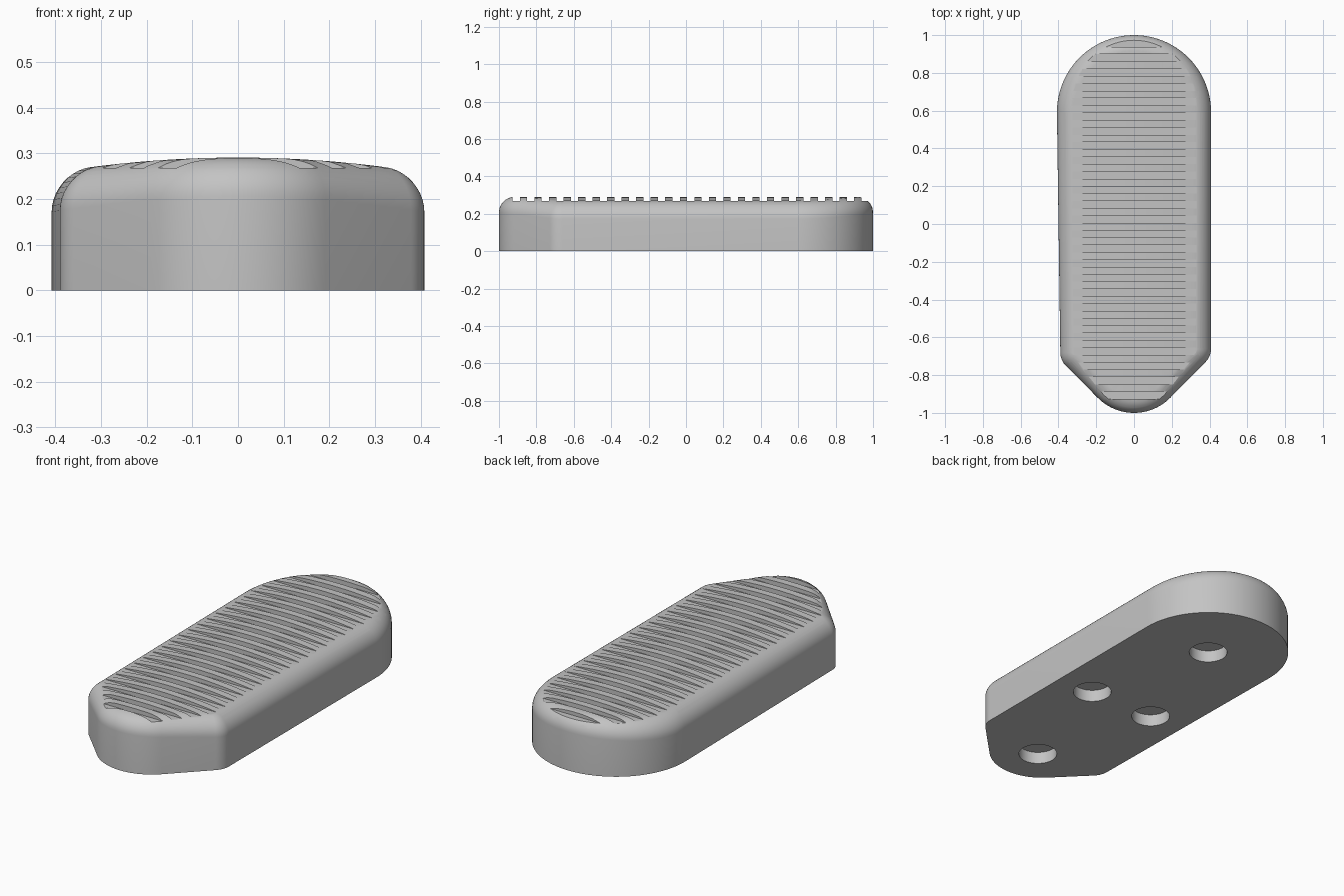
import bpy
import bmesh
from math import sin, cos, radians, pi

if "Cube" in bpy.data.objects:
    bpy.data.objects.remove(bpy.data.objects["Cube"])

TOP = 0.291        # crown height
FILLET = 0.085     # rounding of the upper rim
FLOOR = 0.268      # height of the groove floors
PITCH = 0.0777     # groove spacing
HOLE_R, HOLE_DEPTH = 0.097, 0.065

grey = bpy.data.materials.new("plain grey")
grey.use_nodes = True
colour = (0.55, 0.55, 0.55, 1)
grey.diffuse_color = colour
grey.node_tree.nodes["Principled BSDF"].inputs["Base Color"].default_value = colour

# Outline as tangent arcs: centre x, centre y, radius, start, end, segments
ARCS = [
    (0, 0.592, 0.408, 0, 180, 48),
    (-0.29, -0.68, 0.1, 180, 225, 8),
    (0, -0.73, 0.27, 225, 315, 24),
    (0.308, -0.66, 0.1, 315, 360, 8),
]
HOLES = [(0, 0.59), (0.195, -0.1), (-0.195, -0.1), (0, -0.765)]


def outline(inset):
    points = []
    for cx, cy, r, a0, a1, n in ARCS:
        for i in range(n + 1):
            a = radians(a0 + (a1 - a0) * i / n)
            points.append((cx + (r - inset) * cos(a), cy + (r - inset) * sin(a)))
    return points


def circle(bm, x, y, z, n=40):
    return [bm.verts.new((x + HOLE_R * cos(2 * pi * i / n),
                          y + HOLE_R * sin(2 * pi * i / n), z)) for i in range(n)]


def bridge(bm, low, high):
    for i in range(len(low)):
        j = (i + 1) % len(low)
        bm.faces.new((low[i], low[j], high[j], high[i]))


def cut(bm, min_z, point, normal):
    """Cut edges into all faces lying above min_z."""
    faces = [f for f in bm.faces if f.calc_center_median().z > min_z]
    edges = list({e for f in faces for e in f.edges})
    verts = list({v for f in faces for v in f.verts})
    bmesh.ops.bisect_plane(bm, geom=faces + edges + verts, dist=1e-5,
                           plane_co=point, plane_no=normal)


# Pad body: straight wall, rounded rim, flat cap
bm = bmesh.new()
levels = [(0, 0)]
steps = 10
for i in range(steps + 1):
    t = pi / 2 * i / steps
    levels.append((FILLET * (1 - cos(t)), TOP - FILLET + FILLET * sin(t)))
rings = [[bm.verts.new((x, y, z)) for x, y in outline(d)] for d, z in levels]
for low, high in zip(rings, rings[1:]):
    bridge(bm, low, high)
bm.faces.new(rings[-1])

# Slice the cap lengthwise and bend it into a shallow crown
for k in range(-8, 9):
    cut(bm, TOP - 0.001, (k * 0.037, 0, 0), (1, 0, 0))
for v in bm.verts:
    if v.co.z > 0.1:
        v.co.z -= 0.022 * (v.co.x / 0.33) ** 2
bmesh.ops.triangulate(bm, faces=[f for f in bm.faces if f.calc_center_median().z > 0.16])

# Crosswise grooves: cut their borders, then sink the faces between
starts = [0.938 - PITCH * k for k in range(25)]
cut(bm, 0.23, (0, 0, FLOOR), (0, 0, 1))
for start in starts:
    for y in (start, start + PITCH / 2):
        cut(bm, FLOOR - 0.02, (0, y, 0), (0, 1, 0))
sunk = []
for f in bm.faces:
    c = f.calc_center_median()
    if c.z > FLOOR and any(s < c.y < s + PITCH / 2 for s in starts):
        sunk.append(f)
result = bmesh.ops.extrude_face_region(bm, geom=sunk)
for item in result["geom"]:
    if isinstance(item, bmesh.types.BMVert):
        item.co.z = FLOOR
bmesh.ops.delete(bm, geom=[f for f in sunk if f.is_valid], context='FACES')

# Underside with four blind round holes
rims = [circle(bm, x, y, 0) for x, y in HOLES]
border = []
for loop in [rings[0]] + rims:
    for a, b in zip(loop, loop[1:] + loop[:1]):
        border.append(bm.edges.get((a, b)) or bm.edges.new((a, b)))
bmesh.ops.triangle_fill(bm, edges=border, use_beauty=True, normal=(0, 0, -1))
for (x, y), rim in zip(HOLES, rims):
    end = circle(bm, x, y, HOLE_DEPTH)
    bridge(bm, rim, end)
    bm.faces.new(end)

bmesh.ops.remove_doubles(bm, verts=bm.verts, dist=2e-5)
bmesh.ops.recalc_face_normals(bm, faces=bm.faces)
mesh = bpy.data.meshes.new("grip_pad")
bm.to_mesh(mesh)
bm.free()
mesh.materials.append(grey)
pad = bpy.data.objects.new("grip_pad", mesh)
bpy.context.collection.objects.link(pad)

bpy.ops.object.select_all(action='DESELECT')
bpy.context.view_layer.objects.active = pad
pad.select_set(True)
bpy.ops.object.shade_smooth_by_angle(angle=radians(30))
